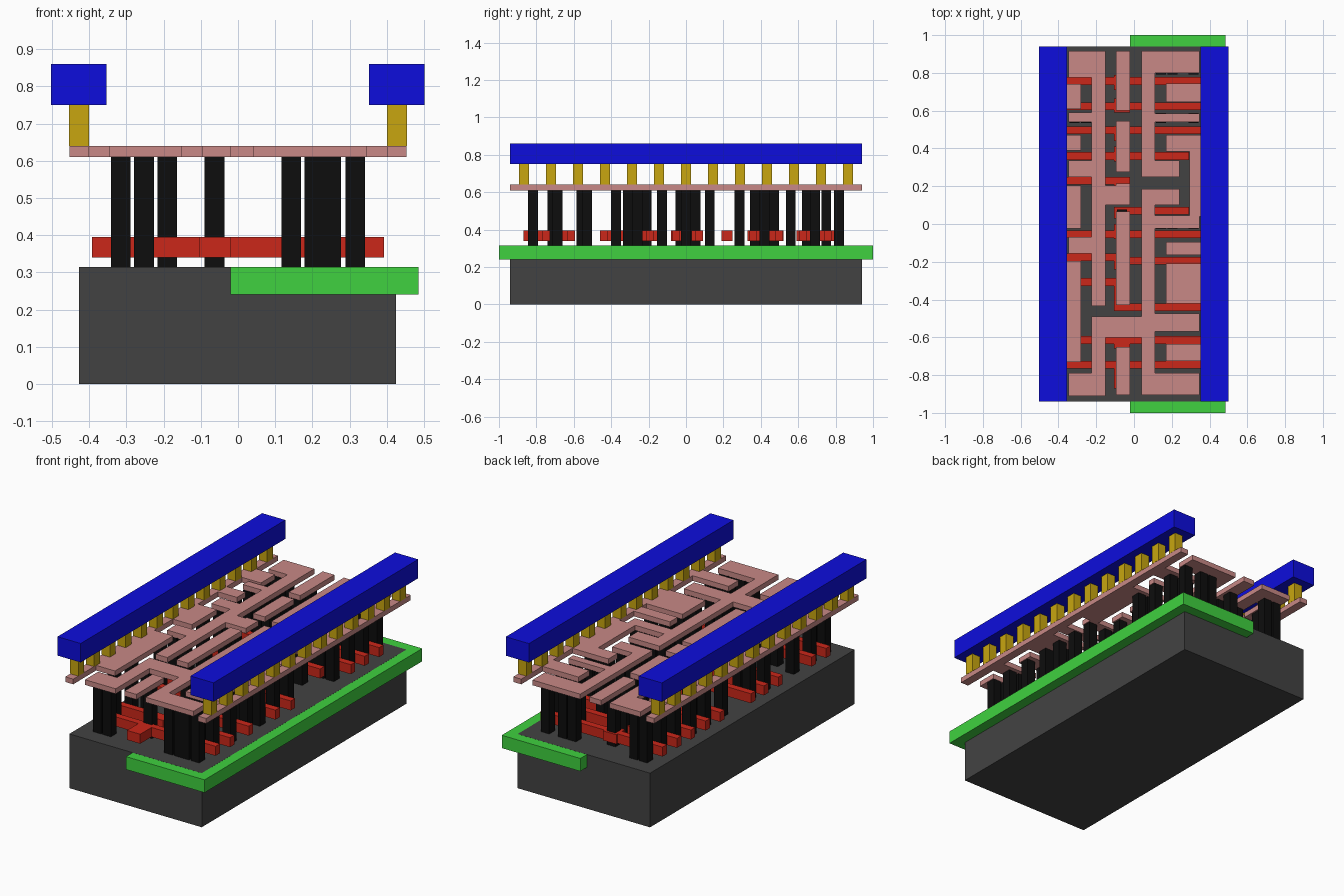
import bpy, bmesh


def paint(name, rgb):
    m = bpy.data.materials.new(name)
    m.diffuse_color = (*rgb, 1)
    return m


def slabs(name, rects, z0, z1, mat):
    """One object made of boxes; each rect is (x0, x1, y0, y1)."""
    bm = bmesh.new()
    for x0, x1, y0, y1 in rects:
        vs = bmesh.ops.create_cube(bm, size=1)["verts"]
        for v in vs:
            v.co.x = x0 if v.co.x < 0 else x1
            v.co.y = y0 if v.co.y < 0 else y1
            v.co.z = z0 if v.co.z < 0 else z1
    me = bpy.data.meshes.new(name)
    bm.to_mesh(me)
    bm.free()
    ob = bpy.data.objects.new(name, me)
    bpy.context.collection.objects.link(ob)
    if mat:
        me.materials.append(mat)
    return ob


def square(x, y, s=0.053):
    return (x - s / 2, x + s / 2, y - s / 2, y + s / 2)


dark = paint("dark_grey", (0.055, 0.055, 0.055))
green = paint("green", (0.05, 0.64, 0.05))
red = paint("red", (0.6, 0.02, 0.01))
black = paint("black", (0.004, 0.004, 0.004))
pink = paint("pink", (0.58, 0.25, 0.24))
gold = paint("gold", (0.58, 0.38, 0.005))
blue = paint("blue", (0.004, 0.004, 0.72))

# Base block, well and the doped strips set into its top
TOP = 0.315
slabs("substrate", [(-0.427, 0.425, -0.94, 0.94)], 0, TOP, dark)
slabs("well", [(-0.02, 0.485, -1, 1)], 0.24, TOP - 0.0004, green)
slabs("doped_strips", [(-0.35, -0.15, -0.9, 0.9), (0.11, 0.35, -0.9, 0.9)],
      0.24, TOP - 0.0008, None)

# Gate bars running across the block: (x0, x1, y centre)
L, R, M0, M1 = -0.393, 0.392, -0.105, -0.02
gates = [(L, R, 0.757), (L, R, 0.624), (L, R, 0.497), (L, 0.29, 0.36),
         (L, M1, 0.228), (M0, 0.29, 0.07), (L, R, -0.055), (L, M1, -0.175),
         (M0, R, -0.195), (L, M1, -0.307), (M0, R, -0.44), (L, R, -0.614),
         (L, R, -0.746)]
gate_rects = [(a, b, y - 0.02, y + 0.02) for a, b, y in gates]
# Wider landing pads on the gates
gate_rects += [(M0, M1, a, b) for a, b in
               [(0.71, 0.79), (0.59, 0.665), (0.44, 0.52), (0.33, 0.41),
                (0.19, 0.245), (0.03, 0.09), (-0.08, 0.0), (-0.24, -0.155),
                (-0.42, -0.29), (-0.66, -0.594), (-0.87, -0.726)]]
slabs("gates", gate_rects, 0.34, 0.395, red)

# Vertical contact pins, column by column
columns = {
    -0.315: (0.818, 0.69, 0.56, 0.42, 0.285, 0.127, -0.128, -0.26, -0.53, -0.686, -0.818),
    -0.253: (0.818, 0.56, 0.285, -0.128, -0.818),
    -0.19: (0.647, 0.47, -0.21, -0.56),
    -0.063: (0.75, 0.647, 0.47, 0.37, 0.05, -0.03, -0.21, -0.375, -0.713),
    0.143: (0.818, 0.56, 0.285, 0.0, -0.53, -0.818),
    0.205: (0.818, 0.69, 0.42, 0.285, 0.127, 0.0, -0.128, -0.26, -0.375, -0.53, -0.686, -0.818),
    0.25: (0.69, 0.42, -0.31, -0.686, -0.818),
    0.315: (0.818, 0.69, 0.56, 0.42, 0.0, -0.128, -0.26, -0.375, -0.53, -0.686, -0.818),
}
slabs("contact_pins", [square(x, y) for x, ys in columns.items() for y in ys],
      TOP, 0.61, black)

# Lower metal layer: edge rails with stubs, and the wiring between them
rails = [(-0.453, -0.402, -0.94, 0.94), (0.402, 0.453, -0.94, 0.94)]
left_stubs = [(-0.402, -0.28, a, b) for a, b in
              [(0.61, 0.74), (0.39, 0.47), (-0.025, 0.205), (-0.73, -0.195)]]
right_stubs = [(0.17, 0.402, a, b) for a, b in
               [(0.645, 0.745), (0.385, 0.47), (-0.165, -0.095),
                (-0.42, -0.21), (-0.725, -0.635)]]
right_stubs.append((0.295, 0.402, 0.04, 0.47))
left_wires = [
    (-0.225, -0.15, -0.435, 0.915), (-0.347, -0.2, 0.775, 0.915),
    (-0.347, -0.2, 0.54, 0.59), (-0.347, -0.2, 0.25, 0.335),
    (-0.347, -0.2, -0.155, -0.07),
    (-0.225, -0.15, -0.91, -0.49), (-0.347, -0.2, -0.91, -0.79),
    (-0.225, 0.08, -0.6, -0.49)]
middle_wires = [(-0.095, -0.02, a, b) for a, b in
                [(0.6, 0.915), (0.545, 0.275), (0.1, 0.215), (-0.43, 0.065),
                 (-0.905, -0.65)]]
middle_wires.append((-0.18, -0.06, 0.1, 0.205))
right_wires = [
    (0.04, 0.11, 0.25, 0.915), (0.04, 0.347, 0.8, 0.915),
    (0.08, 0.347, 0.54, 0.585), (0.08, 0.24, 0.25, 0.335),
    (0.04, 0.11, -0.905, 0.185), (0.08, 0.24, 0.1, 0.185),
    (0.08, 0.347, -0.025, 0.045), (0.08, 0.347, -0.57, -0.475),
    (0.08, 0.347, -0.905, -0.79)]
slabs("lower_wiring",
      rails + left_stubs + right_stubs + left_wires
      + [(a, b, min(c, d), max(c, d)) for a, b, c, d in middle_wires]
      + right_wires, 0.61, 0.64, pink)

# Gold posts and the thick upper rails
slabs("gold_posts", [square(s * 0.4275, 0.1445 * i)
                     for s in (-1, 1) for i in range(-6, 7)], 0.64, 0.75, gold)
slabs("upper_rail_left", [(-0.503, -0.354, -0.94, 0.94)], 0.75, 0.86, blue)
slabs("upper_rail_right", [(0.352, 0.501, -0.94, 0.94)], 0.75, 0.86, blue)
